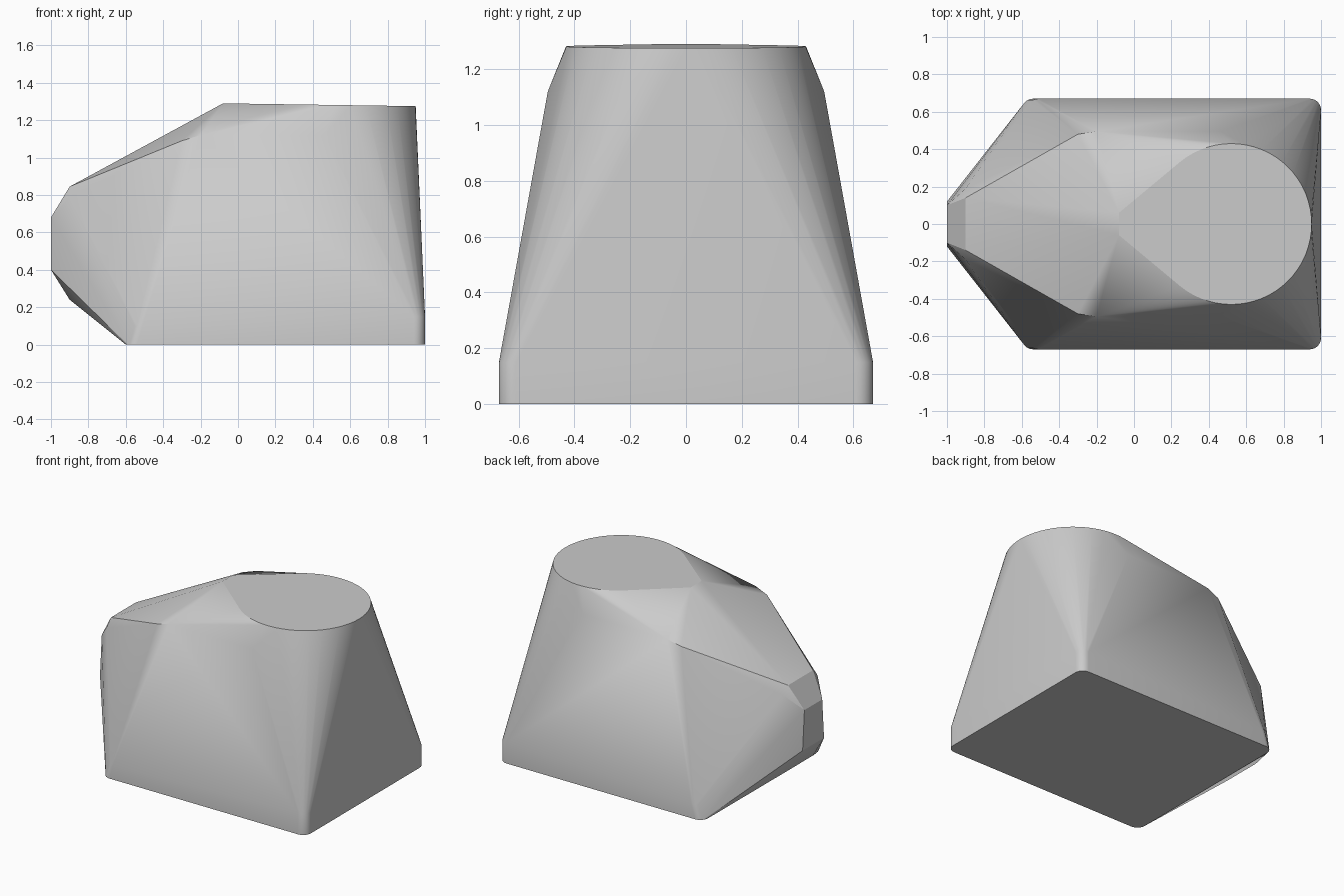
import bpy, bmesh
from math import sin, cos, pi, radians

cube = bpy.data.objects.get("Cube")
if cube:
    bpy.data.objects.remove(cube, do_unlink=True)

grey = bpy.data.materials.new("plain grey")
grey.use_nodes = True
COLOUR = (0.6, 0.6, 0.6, 1)
grey.diffuse_color = COLOUR
grey.node_tree.nodes["Principled BSDF"].inputs["Base Color"].default_value = COLOUR


def mirrored(points):
    """Each point together with its mirror image across y = 0."""
    return [(x, s * y, z) for x, y, z in points for s in (-1, 1)]


def rounded_corner(cx, cy, r, start, z, steps=6):
    """Quarter arc of a base corner."""
    angles = [start + pi / 2 * i / steps for i in range(steps + 1)]
    return [(cx + r * cos(a), cy + r * sin(a), z) for a in angles]


def top_height(x):
    return 1.29 - 0.015 * (x + 0.08) / 1.03


points = []

# Base plate with rounded corners and a short upright rim
R = 0.06
for z in (0, 0.15):
    points += mirrored(rounded_corner(1 - R, 0.67 - R, R, 0, z))
points += mirrored(rounded_corner(-0.6 + R, 0.67 - R, R, pi / 2, 0))
points += mirrored(rounded_corner(-0.57 + R, 0.67 - R, R, pi / 2, 0.1))

# Round top, sloping very slightly down towards the tall end
for i in range(64):
    a = 2 * pi * i / 64
    x = 0.52 + 0.43 * cos(a)
    points.append((x, 0.43 * sin(a), top_height(x)))

# Crown, shoulders and chamfered nose
points += mirrored([(-0.08, 0.06, 1.29)])
points += mirrored([(0.46, 0.495, 1.12), (-0.2, 0.495, 1.12), (-0.3, 0.48, 1.09)])
points += mirrored([(-0.9, 0.14, 0.845), (-0.9, 0.19, 0.79), (-1, 0.1, 0.68),
                    (-1, 0.12, 0.40), (-0.9, 0.14, 0.24)])

# Wrap the sections in one convex shell
bm = bmesh.new()
for p in points:
    bm.verts.new(p)
bmesh.ops.remove_doubles(bm, verts=bm.verts, dist=0.001)
hull = bmesh.ops.convex_hull(bm, input=bm.verts)
unused = {v for v in hull["geom_interior"] + hull["geom_unused"]
          if isinstance(v, bmesh.types.BMVert)}
bmesh.ops.delete(bm, geom=list(unused), context='VERTS')
bmesh.ops.dissolve_limit(bm, angle_limit=radians(0.5), verts=bm.verts, edges=bm.edges)
bmesh.ops.recalc_face_normals(bm, faces=bm.faces)

mesh = bpy.data.meshes.new("body_shell")
bm.to_mesh(mesh)
bm.free()
mesh.materials.append(grey)
body = bpy.data.objects.new("body_shell", mesh)
bpy.context.collection.objects.link(body)

# Soft shading with the crisp rims kept
bpy.ops.object.select_all(action='DESELECT')
body.select_set(True)
bpy.context.view_layer.objects.active = body
bpy.ops.object.shade_smooth_by_angle(angle=radians(20))
